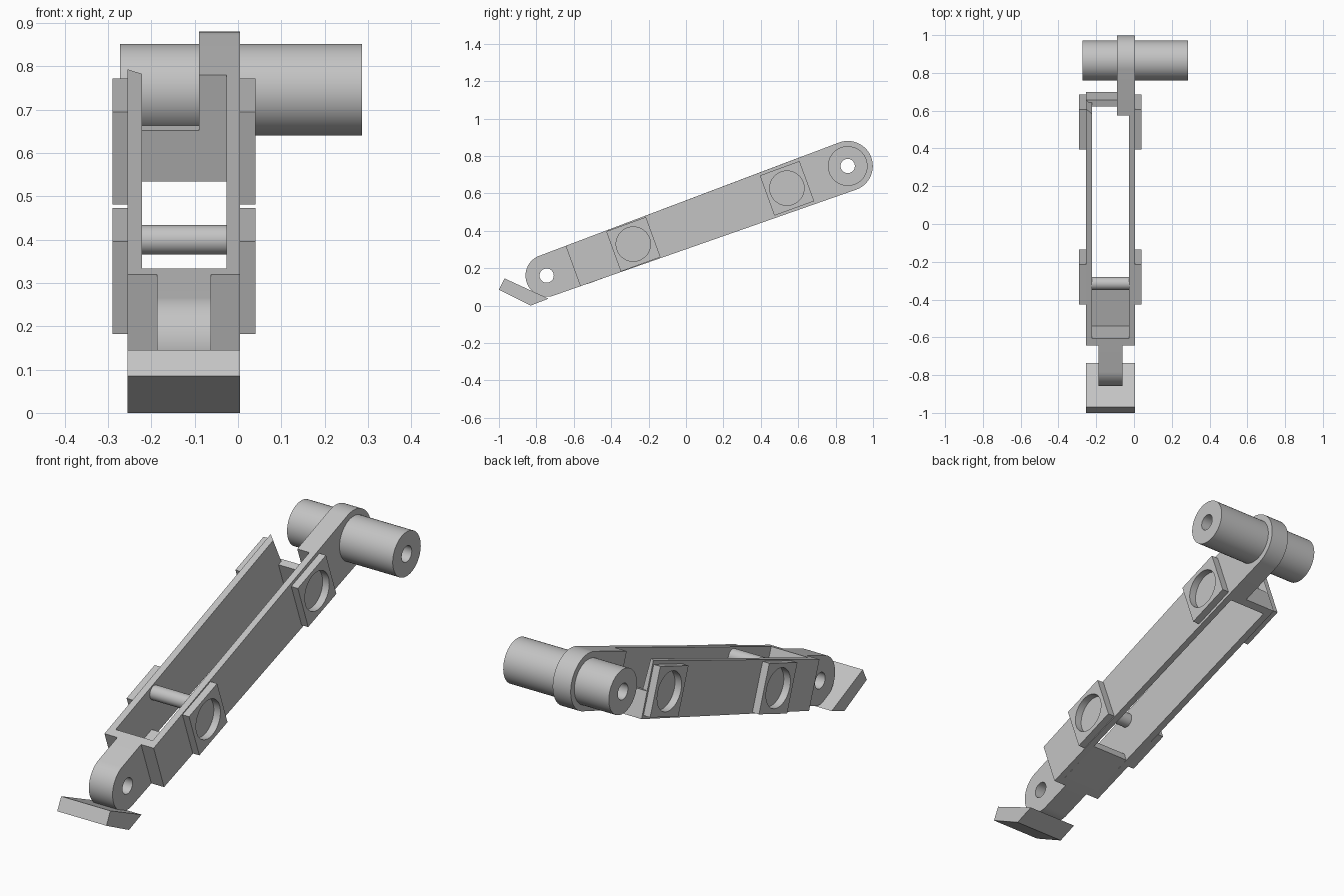
import bpy, bmesh
from math import radians, cos, sin, pi
from mathutils import Matrix, Vector

cube = bpy.data.objects.get("Cube")
if cube:
    bpy.data.objects.remove(cube, do_unlink=True)

grey = bpy.data.materials.new("light_grey")
grey.use_nodes = True
grey.diffuse_color = (0.55, 0.55, 0.55, 1)
grey.node_tree.nodes["Principled BSDF"].inputs["Base Color"].default_value = grey.diffuse_color

# Arm frame: local x runs along the arm, local y across it, local z is world x
TILT = radians(20)
c, s = cos(TILT), sin(TILT)
ARM = Matrix(((0, 0, 1, 0), (c, -s, 0, -0.745), (s, c, 0, 0.16), (0, 0, 0, 1)))
WORLD = Matrix(((0, 0, 1, 0), (1, 0, 0, 0), (0, 1, 0, 0), (0, 0, 0, 1)))

LENGTH = 1.713
R_LOW, R_TOP, HOLE = 0.113, 0.134, 0.038
LEFT, RIGHT = 0.005, -0.255      # outer faces of the side rails
IN_LEFT, IN_RIGHT = -0.026, -0.222


def half(u):
    """Half height of the slightly tapered arm."""
    return R_LOW + (R_TOP - R_LOW) * u / LENGTH


def arc(u, v, r, start=0, end=2 * pi, n=48):
    closed = end - start > 6
    return [(u + r * cos(start + (end - start) * i / n),
             v + r * sin(start + (end - start) * i / n))
            for i in range(n if closed else n + 1)]


def rail(a, b):
    return [(a, -half(a)), (b, -half(b)), (b, half(b)), (a, half(a))]


def box(a, b, low, high):
    return [(a, low), (b, low), (b, high), (a, high)]


def part(name, x0, x1, outline, *holes, frame=ARM, tweak=None):
    """Extrude an outline with holes from x0 to x1."""
    bm = bmesh.new()
    for loop in (outline, *holes):
        vs = [bm.verts.new((u, v, x0)) for u, v in loop]
        for i, vert in enumerate(vs):
            bm.edges.new((vert, vs[(i + 1) % len(vs)]))
    bmesh.ops.triangle_fill(bm, use_beauty=True, edges=bm.edges[:], normal=(0, 0, 1))
    ext = bmesh.ops.extrude_face_region(bm, geom=bm.faces[:], use_keep_orig=True)
    moved = [g for g in ext["geom"] if isinstance(g, bmesh.types.BMVert)]
    bmesh.ops.translate(bm, verts=moved, vec=Vector((0, 0, x1 - x0)))
    if tweak:
        tweak(bm)
    bmesh.ops.transform(bm, matrix=frame, verts=bm.verts)
    bmesh.ops.recalc_face_normals(bm, faces=bm.faces)
    for f in bm.faces:
        f.smooth = True
    for e in bm.edges:
        e.smooth = len(e.link_faces) == 2 and e.calc_face_angle(0) < radians(30)
    mesh = bpy.data.meshes.new(name)
    bm.to_mesh(mesh)
    bm.free()
    mesh.materials.append(grey)
    obj = bpy.data.objects.new(name, mesh)
    bpy.context.collection.objects.link(obj)
    return obj


def chamfer_end(bm):
    """Pull back the inner top corner of the open rail end."""
    for v in bm.verts:
        if v.co.x > 1.4 and v.co.y > 0 and v.co.z > -0.23:
            v.co.x -= 0.03


# Side rails
part("left_rail", IN_LEFT, LEFT, rail(0.19, 1.453))
part("right_rail", RIGHT, IN_RIGHT, rail(0.19, 1.49), tweak=chamfer_end)

# End blocks, floor and cross plate
part("lower_end_block", RIGHT, LEFT, rail(0.15, 0.19))
part("lower_floor", IN_RIGHT, IN_LEFT, box(0.19, 0.41, -half(0.3), -0.075))
part("upper_cross_plate", -0.254, -0.09, box(1.453, 1.489, -half(1.47), -0.006))

# Upper lug and its hollow shaft
u0 = 1.453
part("upper_lug", -0.09, LEFT,
     [(u0, half(u0)), (u0, -half(u0))] + arc(LENGTH, 0, R_TOP, -pi / 2, pi / 2),
     arc(LENGTH, 0, 0.07))
part("hollow_shaft", -0.272, 0.286, arc(LENGTH, 0, 0.106), arc(LENGTH, 0, HOLE))

# Lower tongue with its pivot hole
part("lower_tongue", -0.187, -0.062,
     [(0.15, -half(0.15)), (0.15, half(0.15))] + arc(0, 0, R_LOW, pi / 2, 3 * pi / 2),
     arc(0, 0, HOLE))

# Cross pin between the rails
part("cross_pin", IN_RIGHT, IN_LEFT, arc(0.486, 0.078, 0.034))

# Square pads with round recesses on both sides
for label, u in (("lower", 0.493), ("upper", 1.367)):
    for side, x0, x1 in (("left", LEFT, 0.04), ("right", -0.29, RIGHT)):
        part(f"{label}_{side}_pad", x0, x1,
             box(u - 0.113, u + 0.113, -0.115, 0.113), arc(u, 0, 0.092))

# Angled foot plate
part("foot_plate", RIGHT, LEFT,
     [(-1, 0.085), (-0.83, 0.0), (-0.735, 0.037), (-0.97, 0.145)], frame=WORLD)
